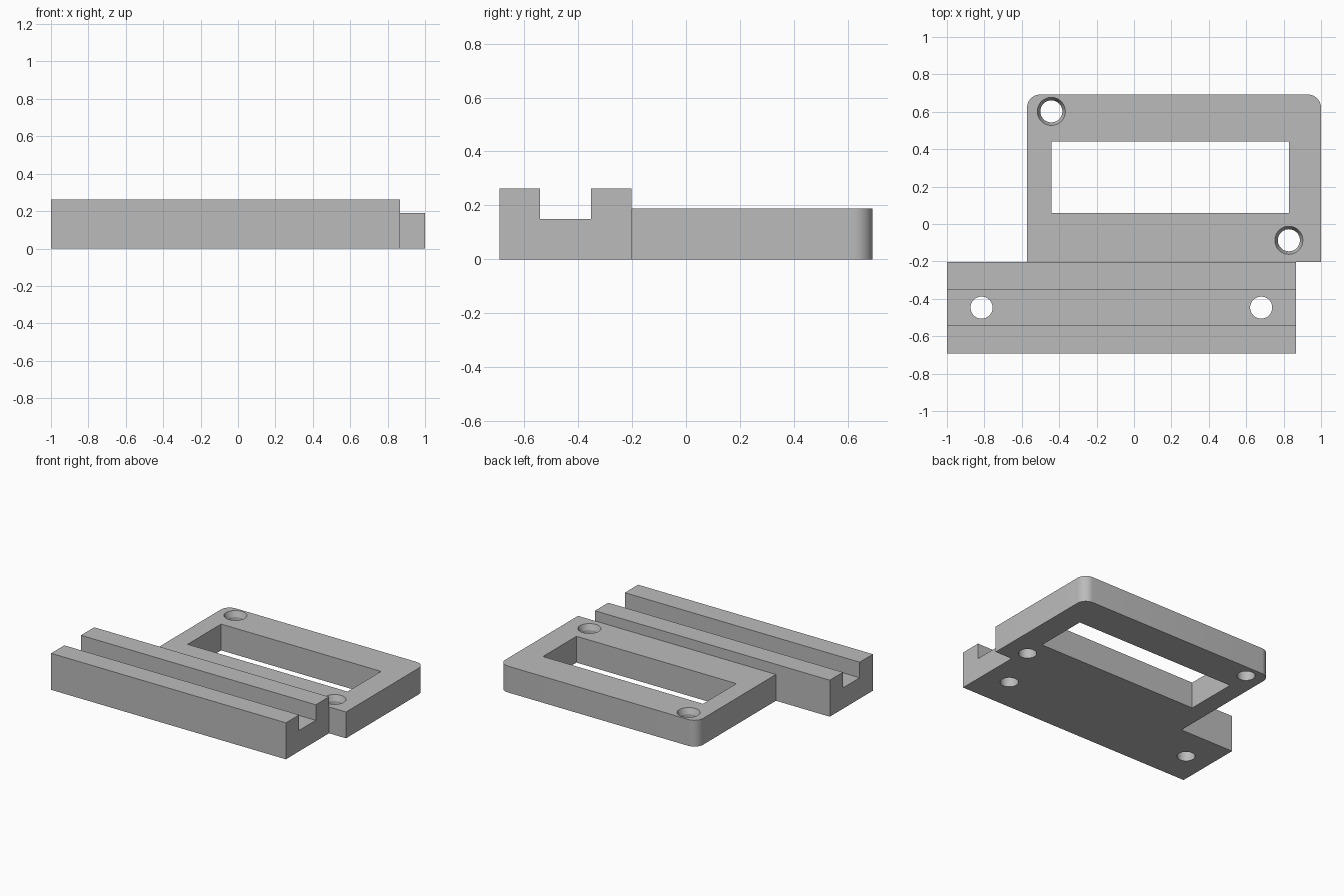
import bpy
import bmesh
from math import sin, cos, radians, pi

default_cube = bpy.data.objects.get("Cube")
if default_cube:
    bpy.data.objects.remove(default_cube, do_unlink=True)

# Main dimensions
RAIL_TOP, PLATE_TOP, GROOVE_FLOOR = 0.262, 0.189, 0.15
FRONT, STEP, BACK = -0.692, -0.203, 0.692
RAIL_RIGHT, RAIL_LEFT = -1.0, 0.865
PLATE_RIGHT, PLATE_LEFT = -0.572, 1.0
CORNER, HOLE, SINK = 0.07, 0.059, 0.075

grey = bpy.data.materials.new("plain grey")
grey.use_nodes = True
colour = (0.5, 0.5, 0.5, 1)
grey.diffuse_color = colour
grey.node_tree.nodes["Principled BSDF"].inputs["Base Color"].default_value = colour


def make_object(name, bm):
    bmesh.ops.recalc_face_normals(bm, faces=bm.faces)
    mesh = bpy.data.meshes.new(name)
    bm.to_mesh(mesh)
    bm.free()
    mesh.materials.append(grey)
    obj = bpy.data.objects.new(name, mesh)
    bpy.context.collection.objects.link(obj)
    return obj


def prism(name, outline, z0, z1):
    """Extrude a plan outline from z0 to z1."""
    bm = bmesh.new()
    base = bm.faces.new([bm.verts.new((x, y, z0)) for x, y in outline])
    up = bmesh.ops.extrude_face_region(bm, geom=[base])["geom"]
    verts = [v for v in up if isinstance(v, bmesh.types.BMVert)]
    bmesh.ops.translate(bm, verts=verts, vec=(0, 0, z1 - z0))
    return make_object(name, bm)


def box(name, x0, x1, y0, y1, z0, z1):
    return prism(name, [(x0, y0), (x1, y0), (x1, y1), (x0, y1)], z0, z1)


def round_cutter(name, x, y, z0, z1, r0, r1):
    bm = bmesh.new()
    bmesh.ops.create_cone(bm, cap_ends=True, segments=48, radius1=r0,
                          radius2=r1, depth=z1 - z0)
    bmesh.ops.translate(bm, verts=bm.verts, vec=(x, y, (z0 + z1) / 2))
    return make_object(name, bm)


def arc(cx, cy, start):
    """Quarter turn of the rounded corner."""
    angles = [radians(start) + pi / 2 * i / 12 for i in range(13)]
    return [(cx + CORNER * cos(a), cy + CORNER * sin(a)) for a in angles]


def cut(body, cutter):
    mod = body.modifiers.new("cut", "BOOLEAN")
    mod.operation = "DIFFERENCE"
    mod.solver = "EXACT"
    mod.object = cutter
    bpy.context.view_layer.objects.active = body
    bpy.ops.object.modifier_apply(modifier=mod.name)
    bpy.data.objects.remove(cutter, do_unlink=True)


# Body: rail at the front, offset plate with rounded back corners
outline = [(RAIL_RIGHT, FRONT), (RAIL_LEFT, FRONT), (RAIL_LEFT, STEP), (PLATE_LEFT, STEP)]
outline += arc(PLATE_LEFT - CORNER, BACK - CORNER, 0)
outline += arc(PLATE_RIGHT + CORNER, BACK - CORNER, 90)
outline += [(PLATE_RIGHT, STEP), (RAIL_RIGHT, STEP)]
bracket = prism("mounting_bracket", outline, 0, RAIL_TOP)

# Lower plate level, rail groove and plate window
cut(bracket, box("plate_step", -2, 2, STEP, 2, PLATE_TOP, 1))
cut(bracket, box("rail_groove", -2, 2, -0.542, -0.353, GROOVE_FLOOR, 1))
cut(bracket, box("plate_window", -0.442, 0.828, 0.06, 0.44, -1, 1))

# Screw holes through the groove
for x in (-0.815, 0.68):
    cut(bracket, round_cutter("rail_hole", x, -0.447, -1, 1, HOLE, HOLE))

# Countersunk screw holes in the plate
for x, y in ((-0.442, 0.602), (0.828, -0.087)):
    cut(bracket, round_cutter("plate_hole", x, y, -1, 1, HOLE, HOLE))
    cut(bracket, round_cutter("countersink", x, y, PLATE_TOP - 0.05,
                              PLATE_TOP + 0.01, SINK - 0.02, SINK + 0.004))

# Smooth round walls, crisp edges
bpy.ops.object.select_all(action="DESELECT")
bracket.select_set(True)
bpy.context.view_layer.objects.active = bracket
bpy.ops.object.shade_smooth_by_angle(angle=radians(20))
